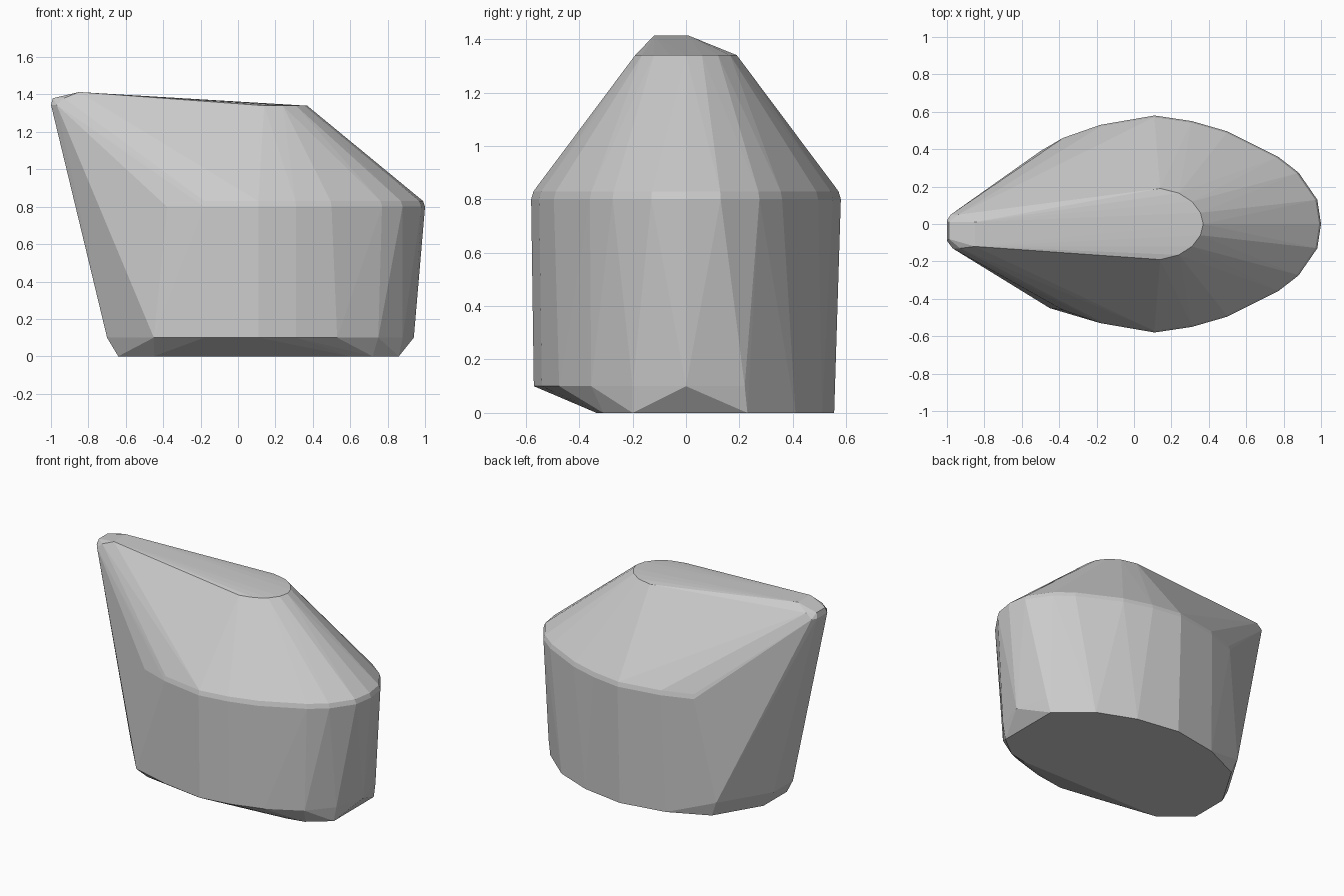
import bpy, bmesh

if "Cube" in bpy.data.objects:
    bpy.data.objects.remove(bpy.data.objects["Cube"])


def mirror(points):
    """Add the copy of (x, y) points on the other side of y = 0."""
    return points + [(x, -y) for x, y in points]


def ring(points, z):
    return [(x, y, z) for x, y in points]


# widest outline at the shoulder, given as one half
half = [(1.0, 0), (0.98, 0.13), (0.88, 0.275), (0.77, 0.36), (0.5, 0.495),
        (0.31, 0.55), (0.11, 0.58), (-0.18, 0.53), (-0.38, 0.46)]
shoulder = mirror(half)
points = ring(shoulder, 0.80)
points += ring([(x * 0.99, y * 0.985) for x, y in shoulder], 0.83)

# rounded end of the sloping top
points += ring(mirror([(0.37, 0), (0.355, 0.06), (0.31, 0.12),
                       (0.24, 0.165), (0.14, 0.19)]), 1.34)

# narrow raised tip
points += ring([(-1.0, 0.02), (-1.0, -0.09), (-0.98, 0.05), (-0.97, -0.13)], 1.345)
points += ring([(-0.99, 0.01), (-0.99, -0.08), (-0.94, 0.05), (-0.93, -0.13)], 1.38)
points += ring([(-0.85, 0.01), (-0.85, -0.12)], 1.413)

# lower outline above the chamfered foot
points += ring([(-0.70, -0.15), (-0.70, 0.06), (-0.45, -0.45), (-0.18, -0.525),
                (0.11, -0.57), (0.31, -0.54), (0.53, -0.475), (0.75, -0.355),
                (0.88, -0.2), (0.94, 0), (0.88, 0.22), (-0.5, 0.39)], 0.10)

# flat base, cut short at the front
points += ring([(-0.64, -0.17), (-0.64, 0.08), (-0.46, 0.38), (-0.2, 0.5),
                (0.11, 0.555), (0.4, 0.51), (0.65, 0.41), (0.86, 0.23),
                (0.86, -0.2), (0.72, -0.31), (0.6, -0.335), (-0.45, -0.33)], 0)

# solid skin over all the outlines
bm = bmesh.new()
for p in points:
    bm.verts.new(p)
bmesh.ops.remove_doubles(bm, verts=bm.verts, dist=0.001)
result = bmesh.ops.convex_hull(bm, input=bm.verts)
bmesh.ops.delete(bm, geom=[v for v in bm.verts if not v.link_faces], context='VERTS')
bmesh.ops.dissolve_limit(bm, angle_limit=0.02, verts=bm.verts, edges=bm.edges)
bmesh.ops.recalc_face_normals(bm, faces=bm.faces)
mesh = bpy.data.meshes.new("faceted_block")
bm.to_mesh(mesh)
bm.free()
block = bpy.data.objects.new("faceted_block", mesh)
bpy.context.collection.objects.link(block)
